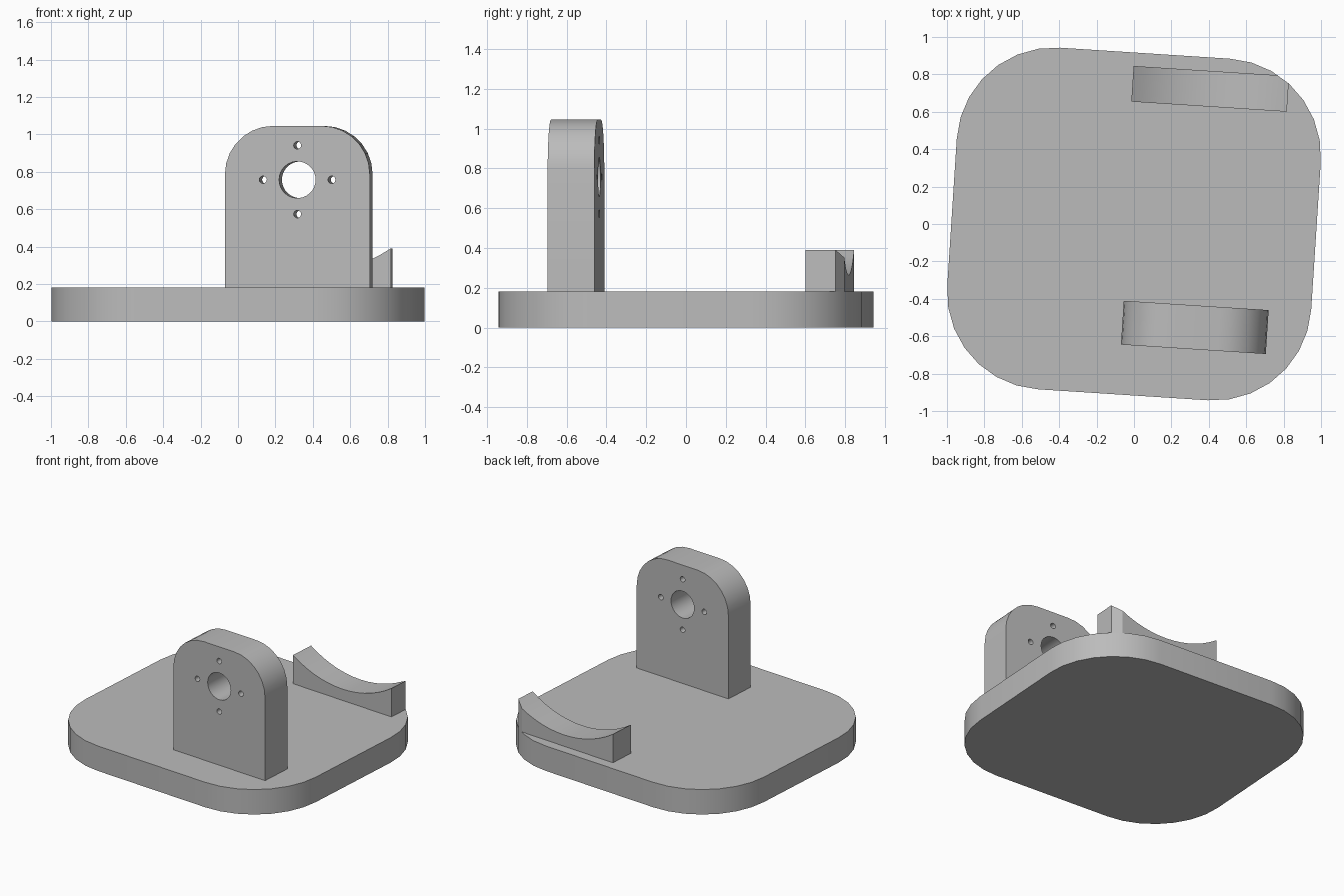
import bpy, bmesh, math
from mathutils import Matrix, Vector

default = bpy.data.objects.get("Cube")
if default:
    bpy.data.objects.remove(default)

TURN = Matrix.Rotation(math.radians(-3.7), 4, "Z")  # whole mount sits slightly turned
BASE_TOP = 0.182

grey = bpy.data.materials.new("light grey")
grey.use_nodes = True
grey.diffuse_color = (0.5, 0.5, 0.5, 1)
grey.node_tree.nodes["Principled BSDF"].inputs["Base Color"].default_value = (0.5, 0.5, 0.5, 1)


def arc(cx, cy, r, start, end, steps):
    """Points on an arc, angles in degrees."""
    angles = [math.radians(start + (end - start) * i / steps) for i in range(steps + 1)]
    return [(cx + r * math.cos(a), cy + r * math.sin(a)) for a in angles]


def extrude(bm, points, direction):
    """Closed prism from a ring of 3D points."""
    face = bm.faces.new([bm.verts.new(p) for p in points])
    new = bmesh.ops.extrude_face_region(bm, geom=[face])["geom"]
    verts = [v for v in new if isinstance(v, bmesh.types.BMVert)]
    bmesh.ops.translate(bm, verts=verts, vec=Vector(direction))


def make_object(name, prisms):
    """Object from a list of (points, direction) prisms."""
    bm = bmesh.new()
    for points, direction in prisms:
        extrude(bm, points, direction)
    bmesh.ops.recalc_face_normals(bm, faces=bm.faces)
    mesh = bpy.data.meshes.new(name)
    bm.to_mesh(mesh)
    bm.free()
    mesh.materials.append(grey)
    obj = bpy.data.objects.new(name, mesh)
    bpy.context.collection.objects.link(obj)
    return obj


def activate(obj):
    bpy.ops.object.select_all(action="DESELECT")
    obj.select_set(True)
    bpy.context.view_layer.objects.active = obj


def cut(obj, cutter, operation):
    activate(obj)
    mod = obj.modifiers.new("cut", "BOOLEAN")
    mod.operation = operation
    mod.solver = "EXACT"
    mod.object = cutter
    bpy.ops.object.modifier_apply(modifier=mod.name)
    bpy.data.objects.remove(cutter)


def upright(profile, y):
    """Lift an x-z profile into 3D at depth y."""
    return [(x, y, z) for x, z in profile]


# Base plate: rounded rectangle
RADIUS, CX, CY = 0.52, 0.455, 0.395
outline = []
for i, (sx, sy) in enumerate([(1, 1), (-1, 1), (-1, -1), (1, -1)]):
    outline += arc(sx * CX, sy * CY, RADIUS, 90 * i, 90 * i + 90, 7)
flat = [(x, y, 0) for x, y in outline]
base = make_object("base_plate", [(flat, (0, 0, BASE_TOP))])

# Upright bracket with rounded shoulders
LEFT, RIGHT, TOP, SHOULDER = -0.028, 0.748, 1.045, 0.258
profile = [(LEFT, BASE_TOP), (RIGHT, BASE_TOP)]
profile += arc(RIGHT - SHOULDER, TOP - SHOULDER, SHOULDER, 0, 90, 7)
profile += arc(LEFT + SHOULDER, TOP - SHOULDER, SHOULDER, 90, 180, 7)
bracket = make_object("upright_bracket", [(upright(profile, -0.648), (0, 0.235, 0))])

# Shaft hole and four screw holes through the bracket
MID, HOLE_Z, SPACING = 0.36, 0.757, 0.184
holes = [(MID, HOLE_Z, 0.098, 30)]
for dx, dz in [(1, 0), (-1, 0), (0, 1), (0, -1)]:
    holes.append((MID + dx * SPACING, HOLE_Z + dz * SPACING, 0.02, 14))
drills = [(upright(arc(x, z, r, 0, 360, n)[:-1], -0.8), (0, 0.6, 0)) for x, z, r, n in holes]
cut(bracket, make_object("hole_cutter", drills), "DIFFERENCE")

# Cradle: block with a hollowed top, trimmed to the base outline
HALF, RIM, SAG = 0.4165, 0.39, 0.126
bow = (HALF ** 2 + SAG ** 2) / (2 * SAG)
sweep = math.degrees(math.asin(HALF / bow))
profile = [(MID - HALF, BASE_TOP), (MID + HALF, BASE_TOP)]
profile += arc(MID, RIM - SAG + bow, bow, 270 + sweep, 270 - sweep, 14)
cradle = make_object("cradle", [(upright(profile, 0.652), (0, 0.191, 0))])
cut(cradle, make_object("outline_cutter", [(flat, (0, 0, 1))]), "INTERSECT")

# Turn into place and smooth the rounded sides
for obj in (base, bracket, cradle):
    obj.data.transform(TURN)
    activate(obj)
    bpy.ops.object.shade_smooth_by_angle(angle=math.radians(30))
